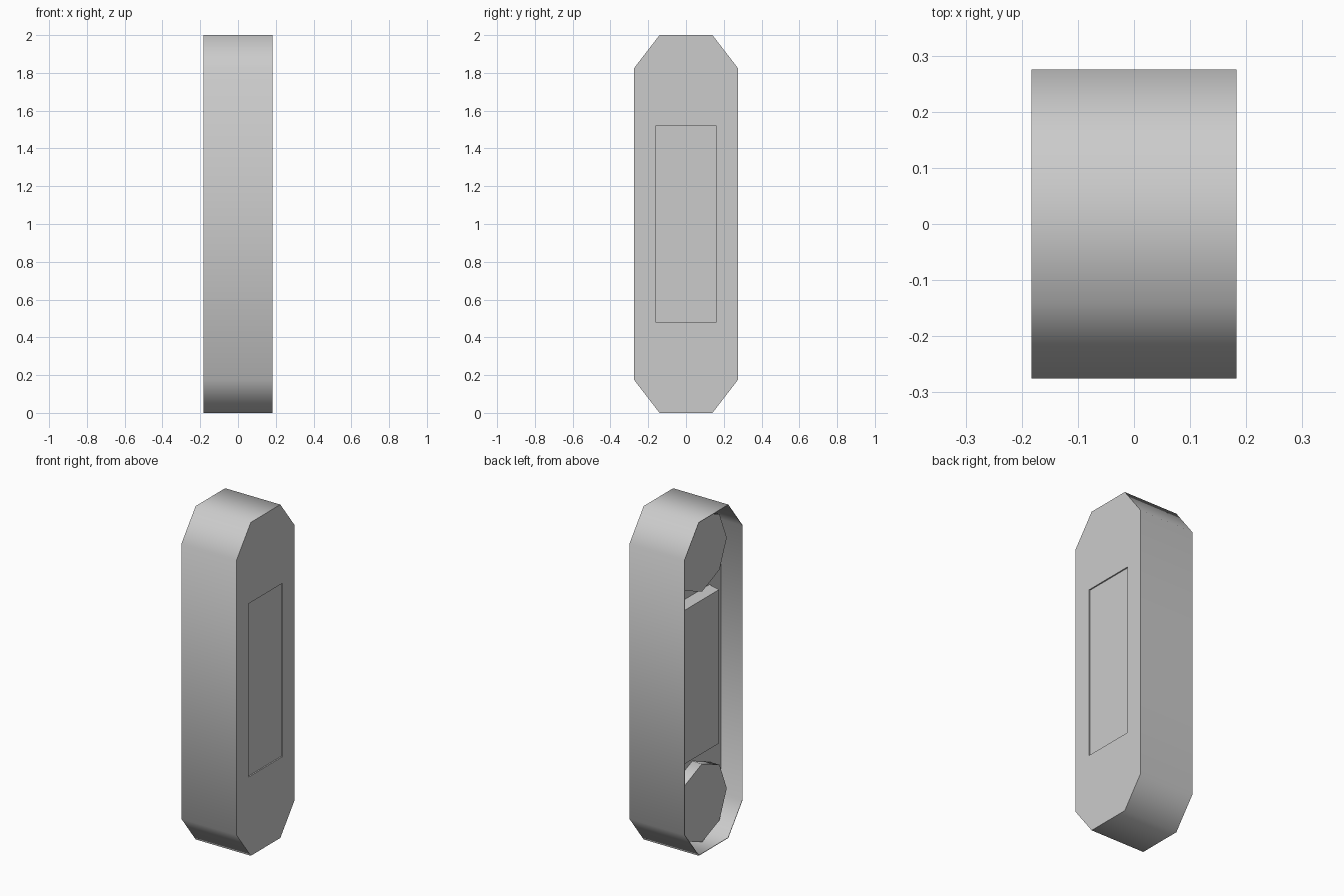
import bpy, bmesh, math
from mathutils import Vector

if "Cube" in bpy.data.objects:
    bpy.data.objects.remove(bpy.data.objects["Cube"])

HALF_W = 0.183    # half width in x
WALL_X = -0.042   # inner wall seen from the open side
FACE_X = -0.106   # inner faces of the block and wheels


def finish(bm, name, smooth=True):
    bmesh.ops.recalc_face_normals(bm, faces=bm.faces)
    mesh = bpy.data.meshes.new(name)
    bm.to_mesh(mesh)
    bm.free()
    obj = bpy.data.objects.new(name, mesh)
    bpy.context.collection.objects.link(obj)
    if smooth:
        bpy.ops.object.select_all(action='DESELECT')
        bpy.context.view_layer.objects.active = obj
        obj.select_set(True)
        bpy.ops.object.shade_smooth_by_angle(angle=math.radians(60))
    return obj


def loft(profile_a, xa, profile_b, xb):
    """Closed solid between two (y, z) profiles at two x positions."""
    bm = bmesh.new()
    a = [bm.verts.new((xa, y, z)) for y, z in profile_a]
    b = [bm.verts.new((xb, y, z)) for y, z in profile_b]
    n = len(a)
    cap_a = bm.faces.new(a)
    bm.faces.new(b[::-1])
    for i in range(n):
        j = (i + 1) % n
        bm.faces.new((a[j], a[i], b[i], b[j]))
    bmesh.ops.recalc_face_normals(bm, faces=bm.faces)
    return bm, cap_a


def rect(hy, hz):
    return [(-hy, 1 - hz), (hy, 1 - hz), (hy, 1 + hz), (-hy, 1 + hz)]


# housing: long octagon, hollowed from the left so a thin rim remains
outline = [(-0.14, 0), (0.14, 0), (0.275, 0.175), (0.275, 1.825),
           (0.14, 2), (-0.14, 2), (-0.275, 1.825), (-0.275, 0.175)]
bm, cap = loft(outline, -HALF_W, outline, HALF_W)
bmesh.ops.inset_region(bm, faces=[cap], thickness=0.003, use_even_offset=True)
walls = bmesh.ops.extrude_discrete_faces(bm, faces=[cap])["faces"]
bmesh.ops.translate(bm, vec=Vector((WALL_X + HALF_W, 0, 0)), verts=walls[0].verts)
housing = finish(bm, "housing")

# shallow rectangular recess on the closed side
bm, _ = loft(rect(0.162, 0.52), HALF_W - 0.008, rect(0.162, 0.52), HALF_W + 0.05)
cutter = finish(bm, "recess_cutter", smooth=False)
cutter.hide_render = True
cutter.hide_set(True)
cut = housing.modifiers.new("recess", 'BOOLEAN')
cut.operation = 'DIFFERENCE'
cut.solver = 'EXACT'
cut.object = cutter

# tapered centre block on the inner wall
bm, _ = loft(rect(0.162, 0.461), FACE_X, rect(0.162, 0.476), WALL_X + 0.01)
finish(bm, "centre_block", smooth=False)

# eight-sided wheels at both ends
for name, zc in (("lower_wheel", 0.242), ("upper_wheel", 1.745)):
    ring = [(0.235 * math.cos(math.tau * i / 8), zc + 0.235 * math.sin(math.tau * i / 8))
            for i in range(8)]
    bm, _ = loft(ring, FACE_X, ring, WALL_X + 0.01)
    finish(bm, name)
